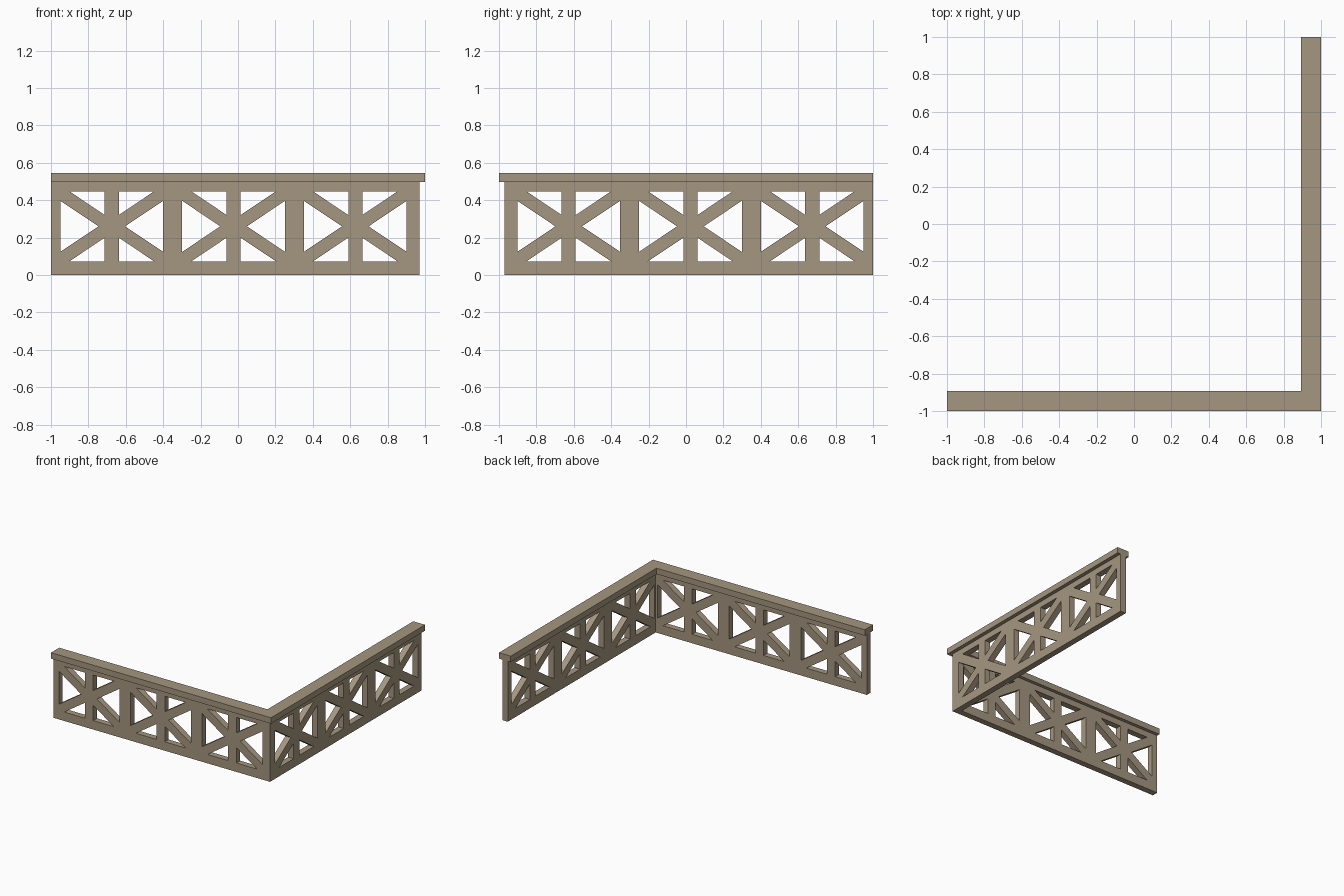
import bpy
from math import pi

if "Cube" in bpy.data.objects:
    bpy.data.objects.remove(bpy.data.objects["Cube"])

wood = bpy.data.materials.new("weathered_wood")
wood.diffuse_color = (0.376, 0.303, 0.214, 1)
wood.use_nodes = True
wood.node_tree.nodes["Principled BSDF"].inputs["Base Color"].default_value = wood.diffuse_color


def plate(name, loops, thickness, location, rotation):
    """Flat outline with holes, filled and extruded, turned into a mesh."""
    curve = bpy.data.curves.new(name, 'CURVE')
    curve.dimensions = '2D'
    curve.fill_mode = 'BOTH'
    curve.extrude = thickness / 2
    for pts in loops:
        s = curve.splines.new('POLY')
        s.points.add(len(pts) - 1)
        for p, (x, y) in zip(s.points, pts):
            p.co = (x, y, 0, 1)
        s.use_cyclic_u = True
        s.use_smooth = False
    obj = bpy.data.objects.new(name, curve)
    obj.location, obj.rotation_euler = location, rotation
    bpy.context.collection.objects.link(obj)
    bpy.ops.object.select_all(action='DESELECT')
    obj.select_set(True)
    bpy.context.view_layer.objects.active = obj
    bpy.ops.object.convert(target='MESH')
    obj = bpy.context.view_layer.objects.active
    bpy.ops.object.shade_flat()
    obj.data.materials.clear()
    obj.data.materials.append(wood)
    return obj


def bay_holes(cx):
    """Six openings left by a crossed brace and a centre upright."""
    cz, hw, hh, bar, gap = 0.26, 0.275, 0.187, 0.0375, 0.0505
    slope = hh / hw
    slope = (hh - gap) / (hw - 0.0715)      # brace slope
    tip = 0.0715                            # side triangle apex offset
    run = 0.226                             # outer corner of top triangles
    holes = []
    for sx in (-1, 1):
        holes.append([(cx + sx * hw, cz + hh - gap), (cx + sx * hw, cz - hh + gap),
                      (cx + sx * tip, cz)])
        for sz in (-1, 1):
            inner = hh - slope * (run - bar)
            holes.append([(cx + sx * run, cz + sz * hh), (cx + sx * bar, cz + sz * hh),
                          (cx + sx * bar, cz + sz * inner)])
    return holes


def panel_loops(end):
    loops = [[(-1, 0), (end, 0), (end, 0.497), (-1, 0.497)]]
    for cx in (-0.675, -0.0235, 0.627):
        loops += bay_holes(cx)
    return loops


# Braced panels, meeting at the front right corner
T = 0.05
plate("front_panel", panel_loops(0.97), T, (0, -0.97 + T / 2, 0), (pi / 2, 0, 0))
plate("side_panel", panel_loops(0.97 - T), T, (0.97 - T / 2, 0, 0), (pi / 2, 0, -pi / 2))

# L-shaped top rail
W = 0.107
rail = [(-1, -1), (1, -1), (1, 1), (1 - W, 1), (1 - W, -1 + W), (-1, -1 + W)]
plate("top_rail", [rail], 0.049, (0, 0, 0.5215), (0, 0, 0))
